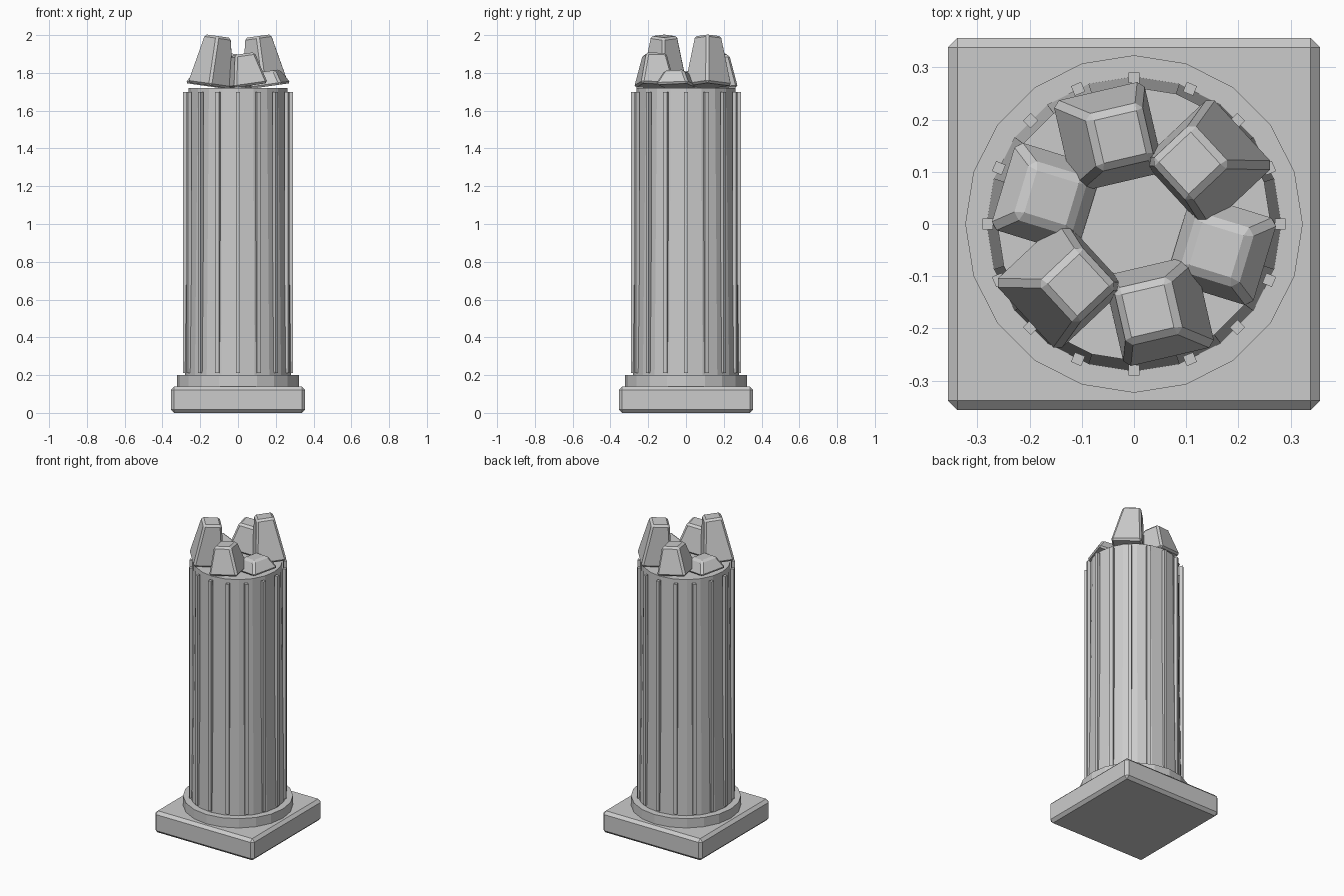
import bpy, math
from mathutils import Matrix, Vector

if "Cube" in bpy.data.objects:
    bpy.data.objects.remove(bpy.data.objects["Cube"])


def bevel(ob, width):
    m = ob.modifiers.new("edge_bevel", "BEVEL")
    m.width = width
    m.segments = 1
    m.limit_method = "ANGLE"


def box(name, size, loc, rot=0.0):
    bpy.ops.mesh.primitive_cube_add(size=1, location=loc, rotation=(0, 0, rot))
    ob = bpy.context.object
    ob.name = name
    ob.scale = size
    bpy.ops.object.transform_apply(location=False, rotation=False, scale=True)
    return ob


def cone(name, sides, r_bottom, r_top, z0, z1):
    bpy.ops.mesh.primitive_cone_add(vertices=sides, radius1=r_bottom, radius2=r_top,
                                    depth=z1 - z0, location=(0, 0, (z0 + z1) / 2))
    ob = bpy.context.object
    ob.name = name
    return ob


# Square plinth and round base moulding
bevel(box("plinth", (0.712, 0.712, 0.14), (0, 0, 0.07)), 0.018)
cone("base_ring", 20, 0.323, 0.323, 0.14, 0.2)

# Tapered column shaft
cone("shaft", 20, 0.282, 0.262, 0.19, 1.72)

# Upright ribs around the shaft
for i in range(16):
    a = i * math.tau / 16
    box("rib_%02d" % (i + 1), (0.02, 0.021, 1.49),
        (0.28 * math.cos(a), 0.28 * math.sin(a), 0.955), a)

# Broken crown: six tapered stubs leaning towards the middle
BASE_Z = 1.73
for i in range(6):
    a = math.radians(43 + 60 * i)
    h = (0.266, 0.172, 0.08)[i % 3]
    lean = math.radians(8) * (-1 if math.cos(a) > 0 else 1)
    ob = cone("broken_stub_%d" % (i + 1), 4, 0.185 / math.sqrt(2), 0.108 / math.sqrt(2),
              -h / 2, h / 2)
    ob.data.transform(Matrix.Rotation(math.pi / 4, 4, "Z"))
    pos = Vector((0.171 * math.cos(a), 0.171 * math.sin(a), BASE_Z + h / 2))
    ob.matrix_world = (Matrix.Translation(pos) @ Matrix.Rotation(lean, 4, "Y")
                       @ Matrix.Rotation(a, 4, "Z"))
    bevel(ob, 0.012)
